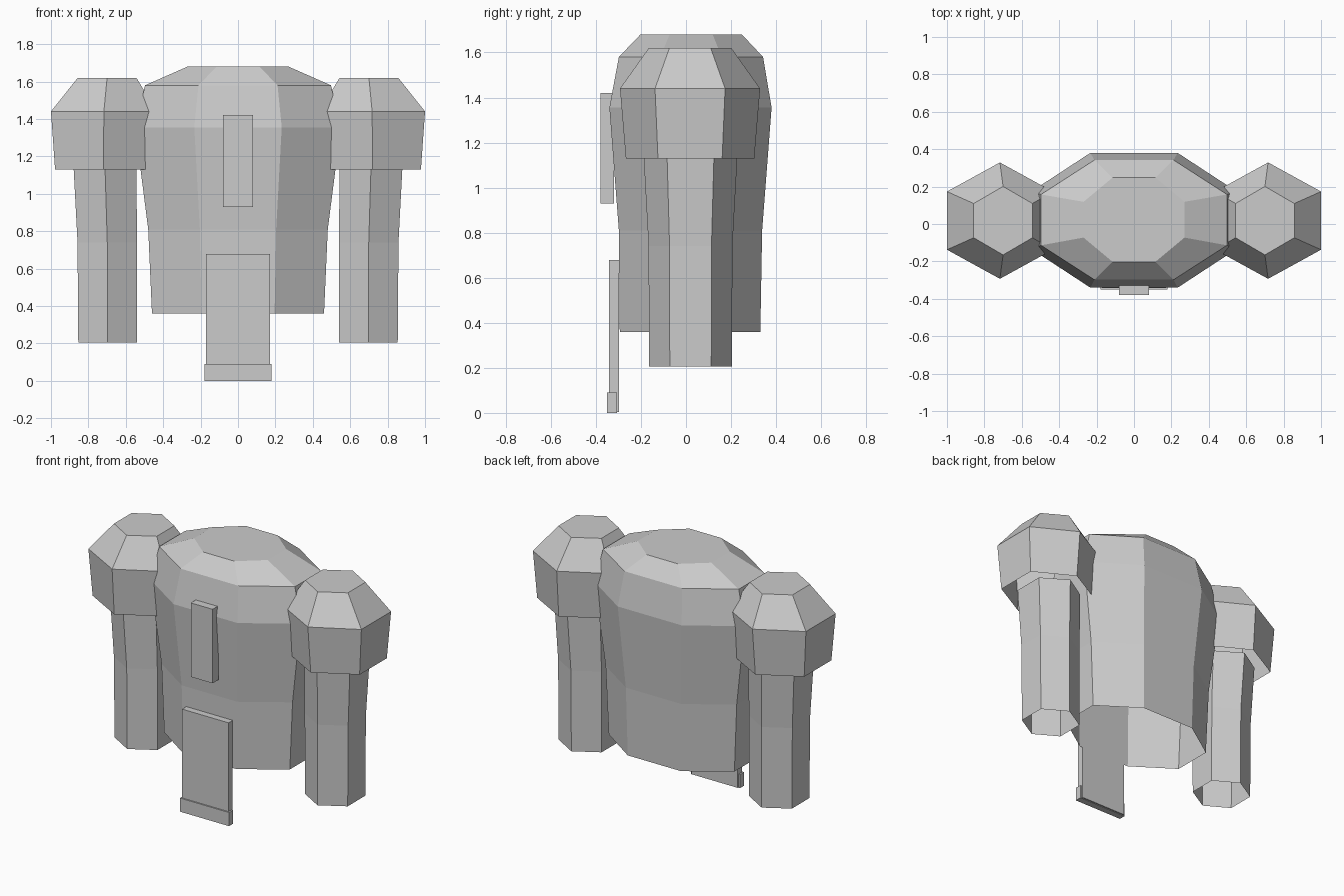
import bpy, math

if "Cube" in bpy.data.objects:
    bpy.data.objects.remove(bpy.data.objects["Cube"])

# One plain grey for the whole model
grey = bpy.data.materials.new("plain_grey")
grey.diffuse_color = (0.6, 0.6, 0.6, 1)
grey.use_nodes = True
grey.node_tree.nodes["Principled BSDF"].inputs["Base Color"].default_value = grey.diffuse_color


def make_object(name, verts, faces):
    mesh = bpy.data.meshes.new(name)
    mesh.from_pydata(verts, [], faces)
    mesh.materials.append(grey)
    mesh.update()
    obj = bpy.data.objects.new(name, mesh)
    bpy.context.collection.objects.link(obj)
    return obj


def octagon():
    """Unit octagon with flat sides to front, back, left and right."""
    k = 0.425
    return [(1, -k), (1, k), (k, 1), (-k, 1), (-1, k), (-1, -k), (-k, -1), (k, -1)]


def hexagon():
    """Unit hexagon with a corner to the front and flat sides left and right."""
    return [(1, -0.5), (1, 0.5), (0, 1), (-1, 0.5), (-1, -0.5), (0, -1)]


def loft(name, section, rings, cap_top):
    """Shell through rings of (centre x, centre y, z, radius x, radius y), open below."""
    n = len(section)
    verts = [(cx + x * rx, cy + y * ry, z)
             for cx, cy, z, rx, ry in rings for x, y in section]
    faces = []
    for r in range(len(rings) - 1):
        a, b = r * n, (r + 1) * n
        for i in range(n):
            j = (i + 1) % n
            faces.append((a + i, a + j, b + j, b + i))
    if cap_top:
        faces.append(tuple(range((len(rings) - 1) * n, len(rings) * n)))
    return make_object(name, verts, faces)


def box(name, x, y0, y1, z0, z1):
    """Box that is symmetric about x = 0."""
    verts = [(sx, sy, sz) for sz in (z0, z1)
             for sx, sy in ((-x, y0), (x, y0), (x, y1), (-x, y1))]
    faces = [(3, 2, 1, 0), (4, 5, 6, 7)]
    faces += [(i, (i + 1) % 4, (i + 1) % 4 + 4, i + 4) for i in range(4)]
    return make_object(name, verts, faces)


# Torso shell
loft("torso", octagon(), [
    (0, 0.018, 0.36, 0.46, 0.312),
    (0, 0.02, 0.81, 0.48, 0.318),
    (0, 0.02, 1.355, 0.55, 0.36),
    (0, 0.022, 1.58, 0.497, 0.32),
    (0, 0.023, 1.68, 0.27, 0.225)], True)

# Sleeves and shoulder pads, left and right
for side, s in (("left", -1), ("right", 1)):
    loft(side + "_sleeve", hexagon(), [
        (s * 0.697, 0.02, 0.205, 0.157, 0.184),
        (s * 0.699, 0.02, 0.74, 0.159, 0.186),
        (s * 0.711, 0.02, 1.14, 0.168, 0.208)], False)
    loft(side + "_shoulder_pad", hexagon(), [
        (s * 0.72, 0.018, 1.13, 0.258, 0.285),
        (s * 0.717, 0.018, 1.44, 0.283, 0.311),
        (s * 0.70, 0.018, 1.62, 0.157, 0.183)], True)

# Chest plate, hanging front flap and its hem
box("chest_plate", 0.08, -0.38, -0.32, 0.93, 1.42)
box("front_flap", 0.17, -0.342, -0.298, 0.003, 0.678)
box("flap_hem", 0.18, -0.351, -0.307, 0.0, 0.09)
